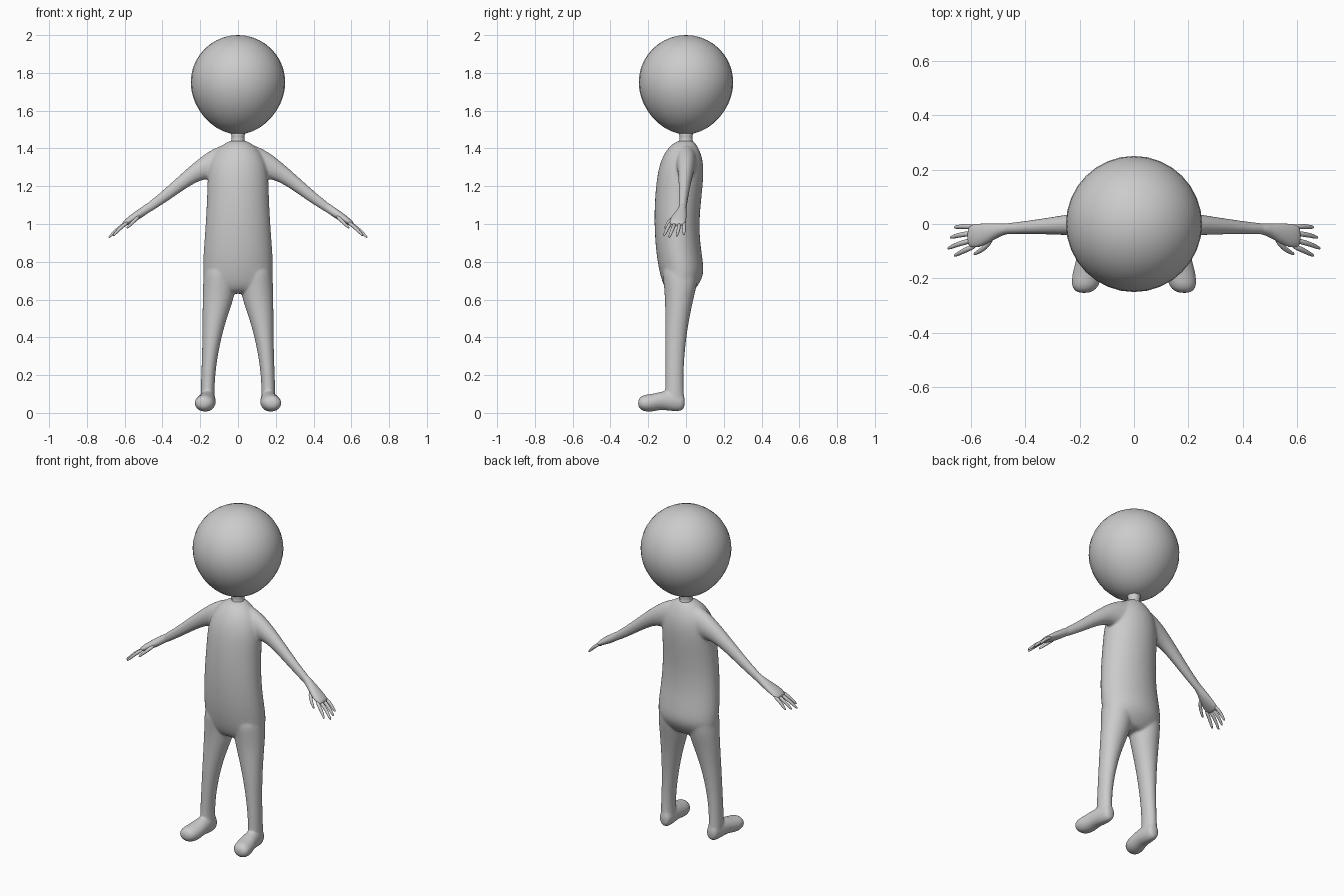
import bpy, bmesh, math
from mathutils import Vector


def loft(bm, rings, n=16):
    """Skin rings of (centre, half-axis U, half-axis V) and cap both ends."""
    loops = []
    for c, u, v in rings:
        c, u, v = Vector(c), Vector(u), Vector(v)
        loops.append([bm.verts.new(c + u * math.cos(2 * math.pi * i / n)
                                   + v * math.sin(2 * math.pi * i / n)) for i in range(n)])
    for a, b in zip(loops, loops[1:]):
        for i in range(n):
            j = (i + 1) % n
            bm.faces.new((a[i], a[j], b[j], b[i]))
    bm.faces.new(loops[0])
    bm.faces.new(loops[-1])


def finish(bm, name, subdiv=1):
    bmesh.ops.recalc_face_normals(bm, faces=bm.faces)
    for f in bm.faces:
        f.smooth = True
    me = bpy.data.meshes.new(name)
    bm.to_mesh(me)
    bm.free()
    ob = bpy.data.objects.new(name, me)
    bpy.context.collection.objects.link(ob)
    if subdiv:
        ob.modifiers.new("Subdivision", 'SUBSURF').levels = subdiv
        ob.modifiers["Subdivision"].render_levels = subdiv
    return ob


def upright(x0, x1, y0, y1, z):
    return ((x0 + x1) / 2, (y0 + y1) / 2, z), ((x1 - x0) / 2, 0, 0), (0, (y1 - y0) / 2, 0)


# Torso: z, half width, front y, back y
torso = [(0.63, .10, -.07, .02), (0.65, .15, -.105, .045), (0.69, .182, -.125, .075),
         (0.74, .187, -.14, .097), (0.82, .186, -.155, .088), (0.92, .178, -.165, .073),
         (1.04, .170, -.169, .072), (1.16, .164, -.164, .085), (1.27, .162, -.152, .095),
         (1.34, .145, -.132, .090), (1.39, .115, -.105, .073), (1.425, .075, -.072, .053),
         (1.445, .035, -.035, .033)]
# Leg: z, inner x, outer x, front y, back y
leg = [(0.80, .02, .175, -.13, .06), (0.70, .008, .187, -.122, .065), (0.62, .015, .189, -.113, .045),
       (0.52, .052, .189, -.111, .022), (0.40, .088, .189, -.112, .002), (0.25, .116, .193, -.110, -.012),
       (0.13, .125, .198, -.112, -.012), (0.06, .120, .198, -.11, -.008), (0.02, .125, .193, -.10, -.015)]
# Foot: y, centre x, half width, bottom z, top z
foot = [(-.006, .158, .022, .03, .09), (-.02, .158, .036, .008, .11), (-.07, .160, .042, .006, .12),
        (-.13, .165, .048, .018, .115), (-.18, .172, .056, .004, .10), (-.22, .178, .054, .006, .098),
        (-.243, .182, .042, .018, .085), (-.254, .184, .02, .035, .068)]
# Arm: x, bottom z, top z, front y, back y
arm = [(.0, 1.26, 1.44, -.06, .06), (.09, 1.235, 1.42, -.06, .06), (.16, 1.24, 1.383, -.05, .05),
       (.22, 1.222, 1.337, -.043, .040), (.29, 1.178, 1.276, -.040, .028), (.37, 1.122, 1.203, -.038, .016),
       (.44, 1.077, 1.142, -.038, .006), (.50, 1.040, 1.098, -.040, .002)]
# Palm: x, centre y, centre z, half width, half thickness
palm = [(.45, -.016, 1.105, .020, .024), (.49, -.020, 1.075, .023, .024), (.53, -.032, 1.048, .038, .024),
        (.57, -.043, 1.022, .047, .020), (.60, -.045, 1.003, .046, .015), (.612, -.045, .994, .038, .009)]

# Body: all limbs fused into one smooth skin
bm = bmesh.new()
loft(bm, [upright(-w, w, f, b, z) for z, w, f, b in torso], 24)
for s in (-1, 1):
    loft(bm, [upright(s * a, s * b, f, k, z) for z, a, b, f, k in leg])
    loft(bm, [((s * x, y, (a + b) / 2), (w, 0, 0), (0, 0, (b - a) / 2)) for y, x, w, a, b in foot])
    loft(bm, [((s * x, (f + k) / 2, (a + b) / 2), (0, (k - f) / 2, 0), (0, 0, (b - a) / 2))
              for x, a, b, f, k in arm])
    loft(bm, [((s * x, y, z), (0, w, 0), (s * .55 * t, 0, .84 * t)) for x, y, z, w, t in palm])
body = finish(bm, "body", 2)
rm = body.modifiers.new("Fuse", 'REMESH')
rm.mode = 'VOXEL'
rm.voxel_size = .007
rm.use_smooth_shade = True
sm = body.modifiers.new("Relax", 'SMOOTH')
sm.factor = .5
sm.iterations = 6
body.modifiers.new("Lighten", 'DECIMATE').ratio = .3

# Fingers and thumb: base, middle, tip
digits = [((.585, -.010, 1.010), (.625, -.009, .982), (.661, -.012, .942)),
          ((.585, -.034, 1.010), (.632, -.038, .977), (.676, -.050, .934)),
          ((.585, -.058, 1.010), (.636, -.070, .975), (.685, -.090, .928)),
          ((.580, -.078, 1.012), (.620, -.096, .982), (.661, -.117, .938)),
          ((.520, -.050, 1.045), (.548, -.088, 1.018), (.588, -.112, .978))]
for s in (-1, 1):
    bm = bmesh.new()
    for d in digits:
        a, m, t = (Vector((s * p[0], p[1], p[2])) for p in d)
        u = (t - a).cross(Vector((0, 0, 1))).normalized()
        v = u.cross((t - a).normalized())
        pts = [(a, .011), (m, .0105), (m.lerp(t, .6), .0085), (m.lerp(t, .93), .006), (t, .003)]
        loft(bm, [(p, u * r, v * r) for p, r in pts], 8)
    finish(bm, "fingers_left" if s > 0 else "fingers_right")

# Neck
bm = bmesh.new()
loft(bm, [((0, 0, z), (r, 0, 0), (0, r, 0)) for z, r in ((1.41, .05), (1.44, .036), (1.465, .034), (1.50, .045))], 12)
finish(bm, "neck", 0)

# Head: ball drawn slightly down to the neck
bm = bmesh.new()
bmesh.ops.create_uvsphere(bm, u_segments=32, v_segments=20, radius=.25)
for v in bm.verts:
    if v.co.z < 0:
        v.co.z *= 1.0 + .1 * (v.co.z / .25) ** 2
    v.co.z += 1.75
finish(bm, "head", 0)
